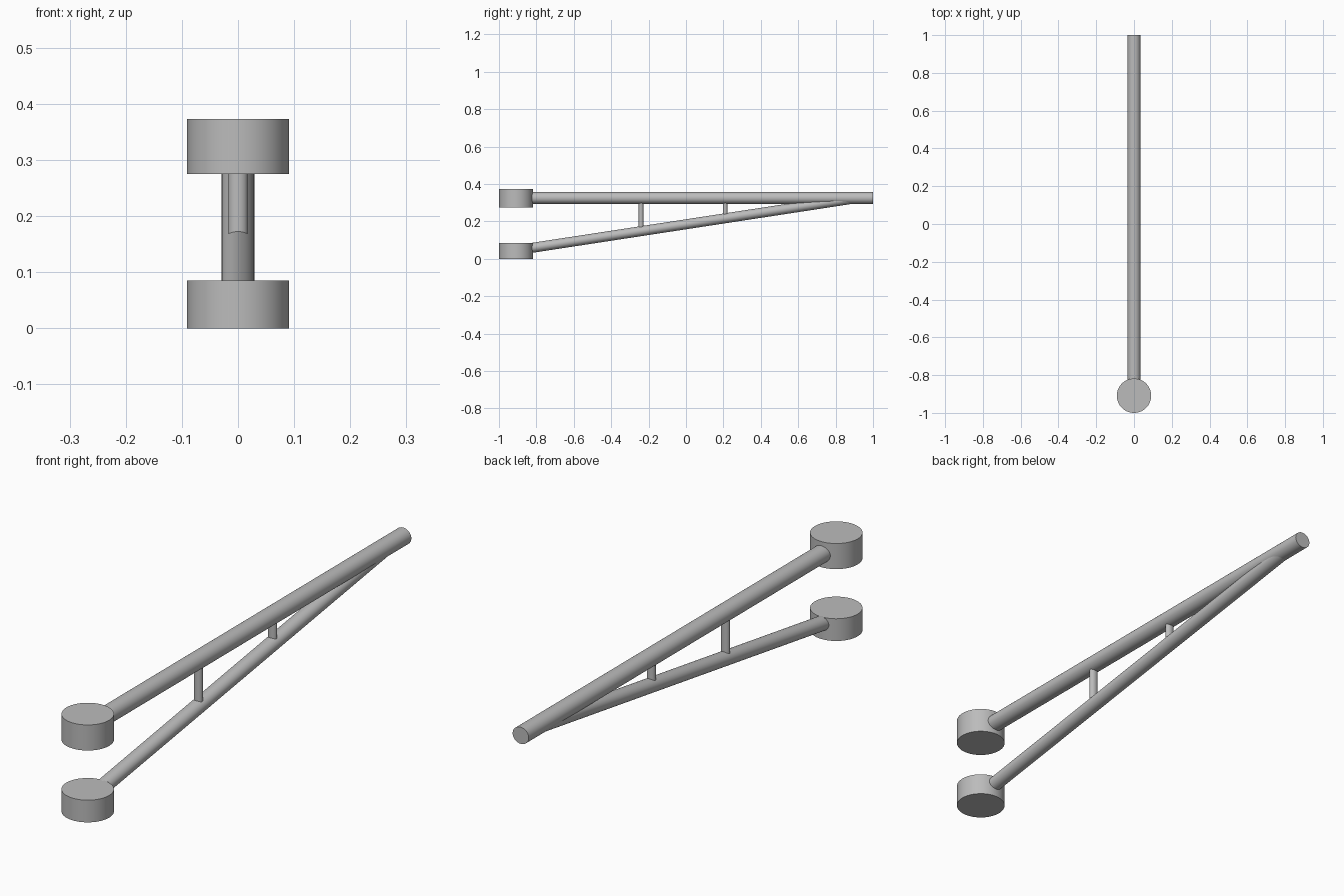
import bpy, math
from mathutils import Vector

if "Cube" in bpy.data.objects:
    bpy.data.objects.remove(bpy.data.objects["Cube"])

grey = bpy.data.materials.new("plain grey")
grey.diffuse_color = (0.5, 0.5, 0.5, 1)
grey.use_nodes = True
grey.node_tree.nodes["Principled BSDF"].inputs["Base Color"].default_value = grey.diffuse_color


def rod(name, start, end, r_side, r_other, sides=48):
    """Cylinder between two points in the x = 0 plane; r_side is its x radius."""
    a, b = Vector(start), Vector(end)
    d = b - a
    bpy.ops.mesh.primitive_cylinder_add(vertices=sides, radius=1, depth=1, location=(a + b) / 2)
    ob = bpy.context.object
    ob.name = name
    ob.scale = (r_side, r_other, d.length)
    # tilt about x only, so the x radius stays sideways
    ob.rotation_euler = (math.atan2(-d.y, d.z), 0, 0)
    bpy.ops.object.transform_apply(location=False, rotation=True, scale=True)
    bpy.ops.object.shade_smooth_by_angle(angle=math.radians(35))
    ob.data.materials.append(grey)
    return ob


def brace_z(y):
    """Centre height of the sloping tube."""
    return 0.059 + 0.153 * (y + 0.82)


# Round pivot hubs
HUB_Y = -0.909
rod("upper_hub", (0, HUB_Y, 0.275), (0, HUB_Y, 0.373), 0.091, 0.091, 64)
rod("lower_hub", (0, HUB_Y, 0), (0, HUB_Y, 0.085), 0.091, 0.091, 64)

# Straight upper tube and sloping brace tube
MAIN_Z = 0.325
rod("upper_tube", (0, -0.89, MAIN_Z), (0, 1.0, MAIN_Z), 0.034, 0.032)
rod("brace_tube", (0, -0.87, brace_z(-0.87)), (0, 0.93, brace_z(0.93)), 0.029, 0.0265)

# Short vertical struts between the tubes
for name, y in (("front_strut", -0.24), ("rear_strut", 0.21)):
    rod(name, (0, y, brace_z(y)), (0, y, MAIN_Z), 0.017, 0.013, 32)
